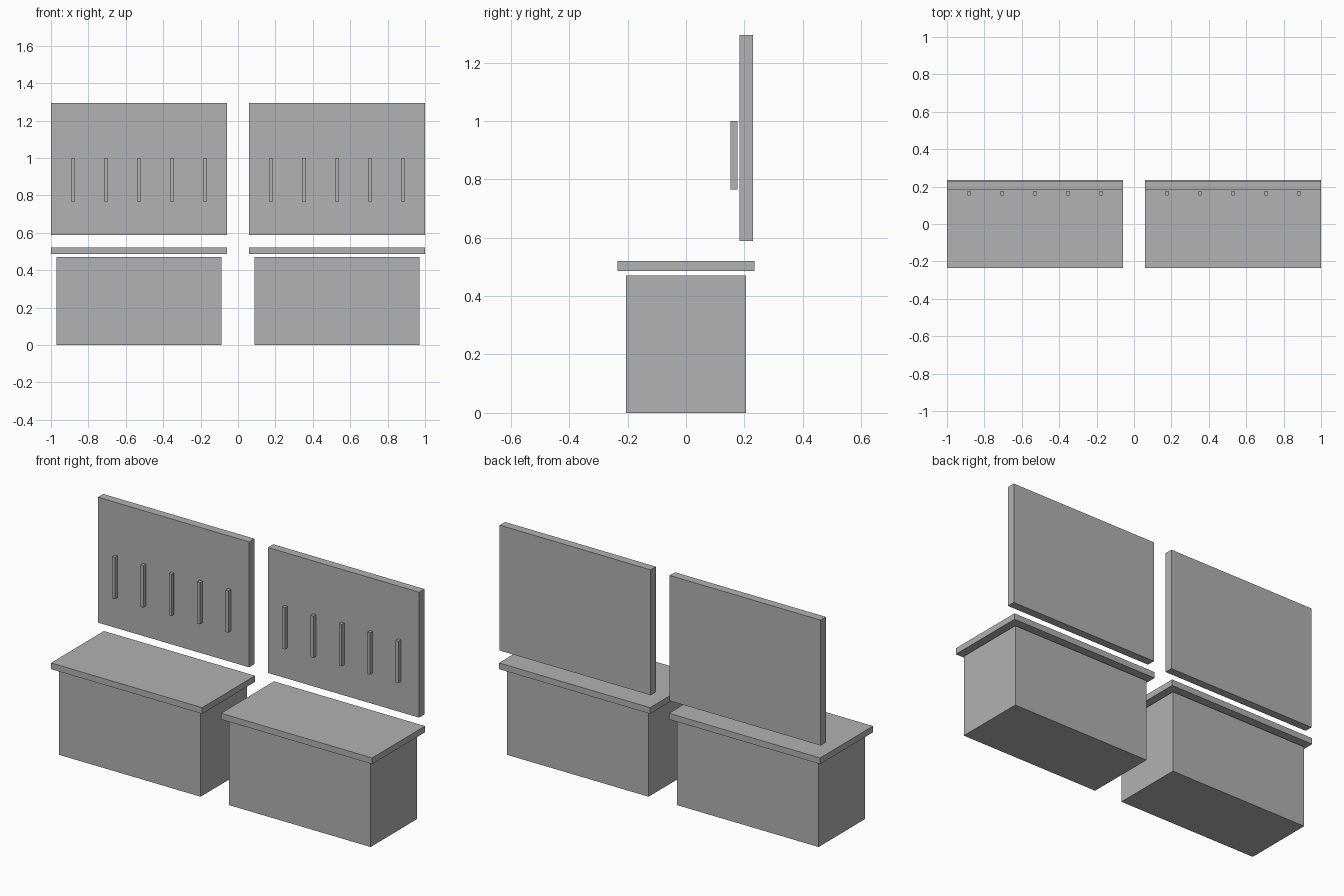
import bpy

cube = bpy.data.objects.get("Cube")
if cube:
    bpy.data.objects.remove(cube, do_unlink=True)

grey = bpy.data.materials.new("plain_grey")
grey.use_nodes = True
GREY = (0.445, 0.445, 0.445, 1)
grey.diffuse_color = GREY
grey.node_tree.nodes["Principled BSDF"].inputs["Base Color"].default_value = GREY


def box(name, centre, size):
    bpy.ops.mesh.primitive_cube_add(size=1, location=centre)
    ob = bpy.context.object
    ob.name = name
    ob.scale = size
    bpy.ops.object.transform_apply(location=False, rotation=False, scale=True)
    ob.data.materials.append(grey)
    return ob


# Two identical stations, each a cabinet with a counter and a wall panel
for side, x in (("right", -0.5294), ("left", 0.5294)):
    box(f"{side}_cabinet", (x, 0, 0.2355), (0.882, 0.412, 0.471))
    box(f"{side}_countertop", (x, 0, 0.503), (0.941, 0.47, 0.035))
    box(f"{side}_wall_panel", (x, 0.206, 0.941), (0.941, 0.047, 0.706))
    # Row of upright bars in front of the panel
    for i in range(5):
        box(f"{side}_hanging_bar_{i + 1}",
            (x + (i - 2) * 0.1765, 0.1647, 0.8824), (0.0176, 0.0235, 0.235))
